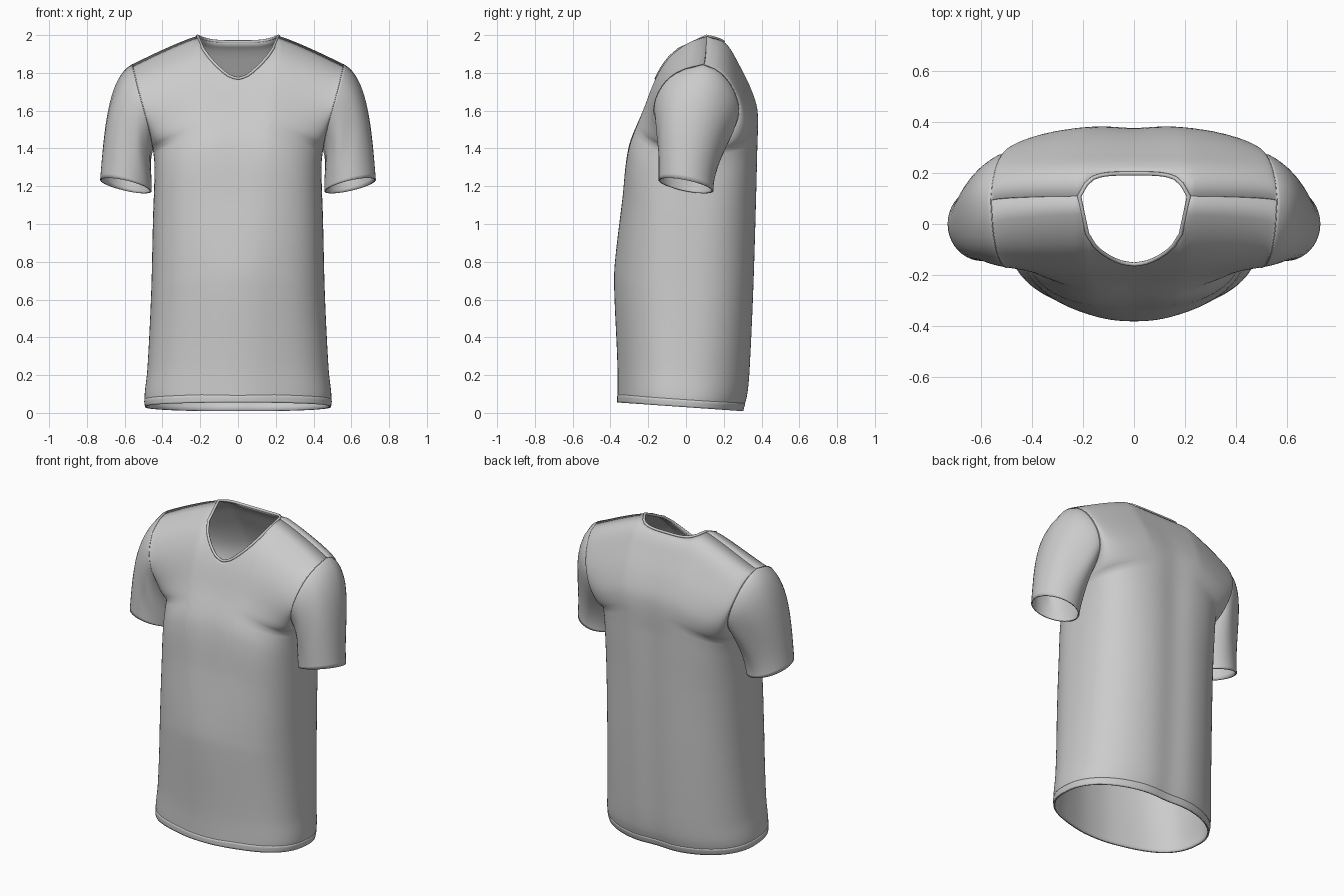
import bpy, bmesh
from math import sin, cos, pi, exp
from mathutils import Vector

if "Cube" in bpy.data.objects:
    bpy.data.objects.remove(bpy.data.objects["Cube"])

COLS, ROWS = 32, 80            # columns per half panel, rows hem to shoulder
NECK, PIT = 8, 60              # column at the neck corner, row at the armpit


def curve(pts, t):
    """Smooth interpolation through (t, value) points."""
    n = len(pts)
    slope = [(pts[min(i + 1, n - 1)][1] - pts[max(i - 1, 0)][1]) /
             (pts[min(i + 1, n - 1)][0] - pts[max(i - 1, 0)][0]) for i in range(n)]
    i = 0
    while i < n - 2 and t > pts[i + 1][0]:
        i += 1
    h = pts[i + 1][0] - pts[i][0]
    k = min(max((t - pts[i][0]) / h, 0), 1)
    return ((2*k**3 - 3*k**2 + 1) * pts[i][1] + (k**3 - 2*k**2 + k) * h * slope[i]
            + (3*k**2 - 2*k**3) * pts[i + 1][1] + (k**3 - k**2) * h * slope[i + 1])


# Profiles from hem (0) to shoulder (1)
WIDTH = [(0, .49), (.03, .495), (.11, .48), (.33, .46), (.55, .45), (.7, .442),
         (.75, .45), (.82, .475), (.9, .515), (1, .56)]
FRONT = [(0, -.37), (.1, -.37), (.33, -.388), (.4, -.38), (.55, -.345), (.7, -.307),
         (.8, -.228), (.885, -.16), (.94, -.09), (.972, -.015), (.99, .05), (1, .11)]
BACK = [(0, .31), (.05, .335), (.15, .35), (.4, .37), (.7, .384), (.8, .382), (.86, .345),
        (.93, .275), (.972, .225), (.99, .18), (1, .11)]
HOLE_F = [(.75, .05), (.77, -.06), (.82, -.145), (.87, -.17), (.92, -.145), (.965, -.08),
          (.99, .01), (1, .09)]
HOLE_B = [(.75, .05), (.77, .16), (.82, .255), (.87, .28), (.92, .258), (.965, .205),
          (.99, .145), (1, .09)]
NECK_F = [(0, .885), (.09, .892), (.18, .911), (.27, .937), (.34, .966), (.3827, 1)]
# Squareness of the cross-section
ROUND_F = [(0, 2.45), (.3, 2.5), (.5, 2.7), (.68, 2.9), (.78, 2.6), (.9, 2.1), (1, 2.05)]
ROUND_B = [(0, 2.25), (.3, 2.4), (.55, 2.5), (.72, 2.8), (1, 2.8)]


def panel(c, v, back):
    """Point on the front or back panel; c = -COLS..COLS, v = 0..1."""
    s = abs(sin(c / COLS * pi / 2))
    top = 1
    if abs(c) < NECK:
        top = .985 + .015 * (s / .3827) ** 4 if back else curve(NECK_F, s)
    t = v * top
    x = s * curve(WIDTH, t)
    if t <= .75:
        edge = -.02 + .07 * t / .75
    else:
        edge = curve(HOLE_B if back else HOLE_F, t)
    mid = curve(BACK if back else FRONT, t)
    belly = 0 if back else .03 * min(1, max(0, (.7 - t) * 3))
    p = curve(ROUND_B if back else ROUND_F, t)
    y = edge + (mid + belly - edge) * max(0, 1 - s ** p) ** (1 / p)
    y -= belly * exp(-(x / .17) ** 2)
    groove = .014 * exp(-(x / .1) ** 2) * min(1, max(0, (.95 - t) * 4))
    y += -groove if back else groove * .5
    shoulder = 1.995 - .15 * max(0, (s - .3827) / .6173) ** 1.15
    z = t * shoulder + (1 - t) * (.03 - .07 * y)
    return Vector((x if c >= 0 else -x, y, z))


def sheet(name, grids, thickness=.008, mirror=False):
    """Join point grids into one smooth, thin cloth object."""
    bm = bmesh.new()
    for g, flip in grids:
        vs = [[bm.verts.new(p) for p in row] for row in g]
        for i in range(len(g) - 1):
            for j in range(len(g[0]) - 1):
                q = [vs[i][j], vs[i + 1][j], vs[i + 1][j + 1], vs[i][j + 1]]
                bm.faces.new(q[::-1] if flip else q)
    bmesh.ops.remove_doubles(bm, verts=bm.verts, dist=.0002)
    for f in bm.faces:
        f.smooth = True
    me = bpy.data.meshes.new(name)
    bm.to_mesh(me)
    bm.free()
    ob = bpy.data.objects.new(name, me)
    bpy.context.collection.objects.link(ob)
    if mirror:
        ob.modifiers.new("mirror", 'MIRROR').use_mirror_merge = False
    so = ob.modifiers.new("cloth", 'SOLIDIFY')
    so.thickness, so.offset = thickness, -1
    return ob


def bead(name, pts, radius, mirror=False):
    """Thin round trim along a closed loop."""
    cu = bpy.data.curves.new(name, 'CURVE')
    cu.dimensions, cu.bevel_depth, cu.bevel_resolution = '3D', radius, 2
    sp = cu.splines.new('POLY')
    sp.points.add(len(pts) - 1)
    for q, p in zip(sp.points, pts):
        q.co = (*p, 1)
    sp.use_cyclic_u = True
    ob = bpy.data.objects.new(name, cu)
    bpy.context.collection.objects.link(ob)
    if mirror:
        ob.modifiers.new("mirror", 'MIRROR').use_mirror_merge = False


# Body: front and back panels joined at the sides and shoulders
cols = range(-COLS, COLS + 1)
sheet("shirt_body", [([[panel(c, r / ROWS, b) for r in range(ROWS + 1)] for c in cols], b)
                     for b in (False, True)])


# Hem band standing slightly proud of the body
def hem_point(c, k, back):
    p = panel(c, k * .0055, back)
    grow = 1.006 if k < 4 else 1.0
    return Vector((p.x * grow, p.y * grow, p.z))


sheet("hem_band", [([[hem_point(c, k, b) for k in range(5)] for c in cols], b)
                   for b in (False, True)], .003)

# Neck trim
neck = [panel(c, 1, False) for c in range(-NECK, NECK + 1)]
neck += [panel(c, 1, True) for c in range(NECK - 1, -NECK, -1)]
bead("neck_trim", neck, .008)

# Sleeves: swept from the armhole down to the tilted cuff
hole = [panel(COLS, r / ROWS, False) for r in range(PIT, ROWS + 1)]
hole += [panel(COLS, r / ROWS, True) for r in range(ROWS - 1, PIT - 1, -1)]
centre, across, deep = Vector((.594, 0, 1.203)), Vector((.136, 0, .03)), Vector((0, .145, -.028))
STEPS = 28
rows = []
for i in range(STEPS + 1):
    k = i / STEPS
    row = []
    for j, p0 in enumerate(hole):
        th = 2 * pi * j / (len(hole) - 1)
        up = (1 - cos(th)) / 2
        p1 = centre - across * cos(th) - deep * sin(th)
        t0 = Vector((.07 + .33 * up, .05 * sin(th), -.2))
        t1 = Vector((.02 + .04 * up, 0, -.2 - .5 * up))
        p = (p0 * (2*k**3 - 3*k**2 + 1) + t0 * (k**3 - 2*k**2 + k)
             + p1 * (3*k**2 - 2*k**3) + t1 * (k**3 - k**2))
        # soft folds fanning out from the armpit
        fold = .007 * sin(pi * k) ** 2 * abs(sin(th)) * sin(5 * th + 4 * k) * (1 - up)
        p.y += fold if th > pi else -fold
        row.append(p)
    rows.append(row)
sheet("sleeves", [(rows, False)], .008, mirror=True)
bead("armhole_seams", hole[:-1], .002, mirror=True)
